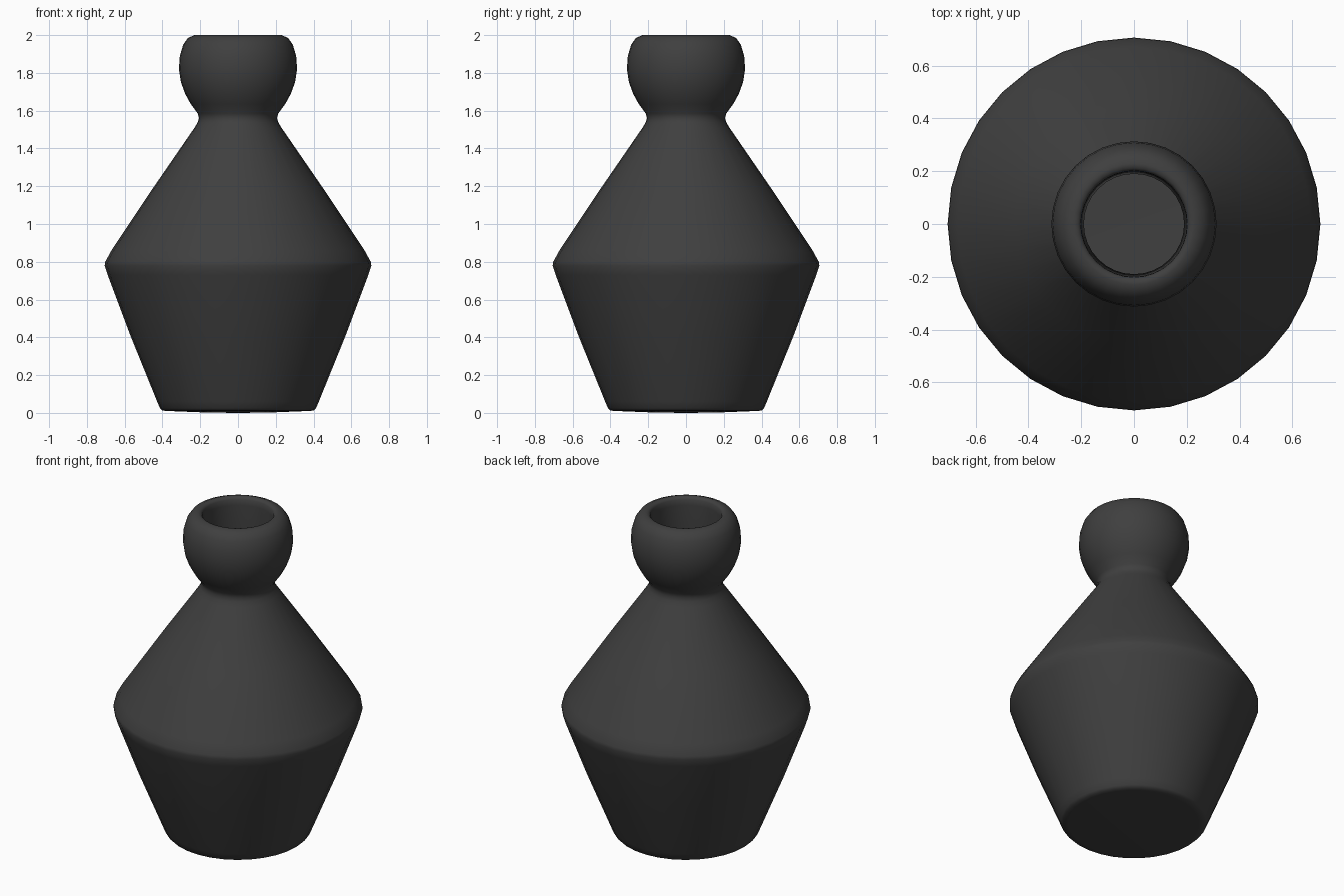
import bpy, bmesh, math

cube = bpy.data.objects.get("Cube")
if cube:
    bpy.data.objects.remove(cube, do_unlink=True)

SEGMENTS = 32

# Vase profile as (radius, height): underside, body, neck, bulb, lip, hollow inside
underside = [(0, 0), (0.17, 0.002), (0.37, 0.01)]
body = [(0.40, 0.012), (0.413, 0.025), (0.428, 0.06), (0.57, 0.41),
        (0.69, 0.73), (0.706, 0.78), (0.703, 0.80), (0.67, 0.86),
        (0.45, 1.19), (0.23, 1.51)]
neck = [(0.214, 1.537), (0.207, 1.56), (0.213, 1.585)]
bulb = [(0.25, 1.635), (0.28, 1.69), (0.302, 1.75), (0.313, 1.82),
        (0.308, 1.89), (0.29, 1.95), (0.265, 1.985), (0.23, 2.0)]
lip = [(0.212, 1.997), (0.202, 1.985)]
inside = [(0.2, 1.95), (0.19, 1.56), (0.20, 1.5), (0.66, 0.80),
          (0.39, 0.06), (0, 0.05)]
profile = underside + body + neck + bulb + lip + inside

# Turn the profile around the vertical axis
bm = bmesh.new()
points = [bm.verts.new((r, 0, z)) for r, z in profile]
edges = [bm.edges.new(pair) for pair in zip(points, points[1:])]
bmesh.ops.spin(bm, geom=points + edges, cent=(0, 0, 0), axis=(0, 0, 1),
               angle=math.tau, steps=SEGMENTS, use_duplicate=False)
bmesh.ops.remove_doubles(bm, verts=bm.verts[:], dist=0.0005)
bmesh.ops.recalc_face_normals(bm, faces=bm.faces[:])
mesh = bpy.data.meshes.new("vase")
bm.to_mesh(mesh)
bm.free()
vase = bpy.data.objects.new("vase", mesh)
bpy.context.collection.objects.link(vase)

# Matte charcoal glaze
color = (0.05, 0.05, 0.05, 1)
glaze = bpy.data.materials.new("charcoal")
glaze.use_nodes = True
glaze.diffuse_color = color
bsdf = next(n for n in glaze.node_tree.nodes if n.type == "BSDF_PRINCIPLED")
bsdf.inputs["Base Color"].default_value = color
mesh.materials.append(glaze)

# Smooth shading
bpy.ops.object.select_all(action="DESELECT")
vase.select_set(True)
bpy.context.view_layer.objects.active = vase
bpy.ops.object.shade_smooth_by_angle(angle=math.radians(50))
